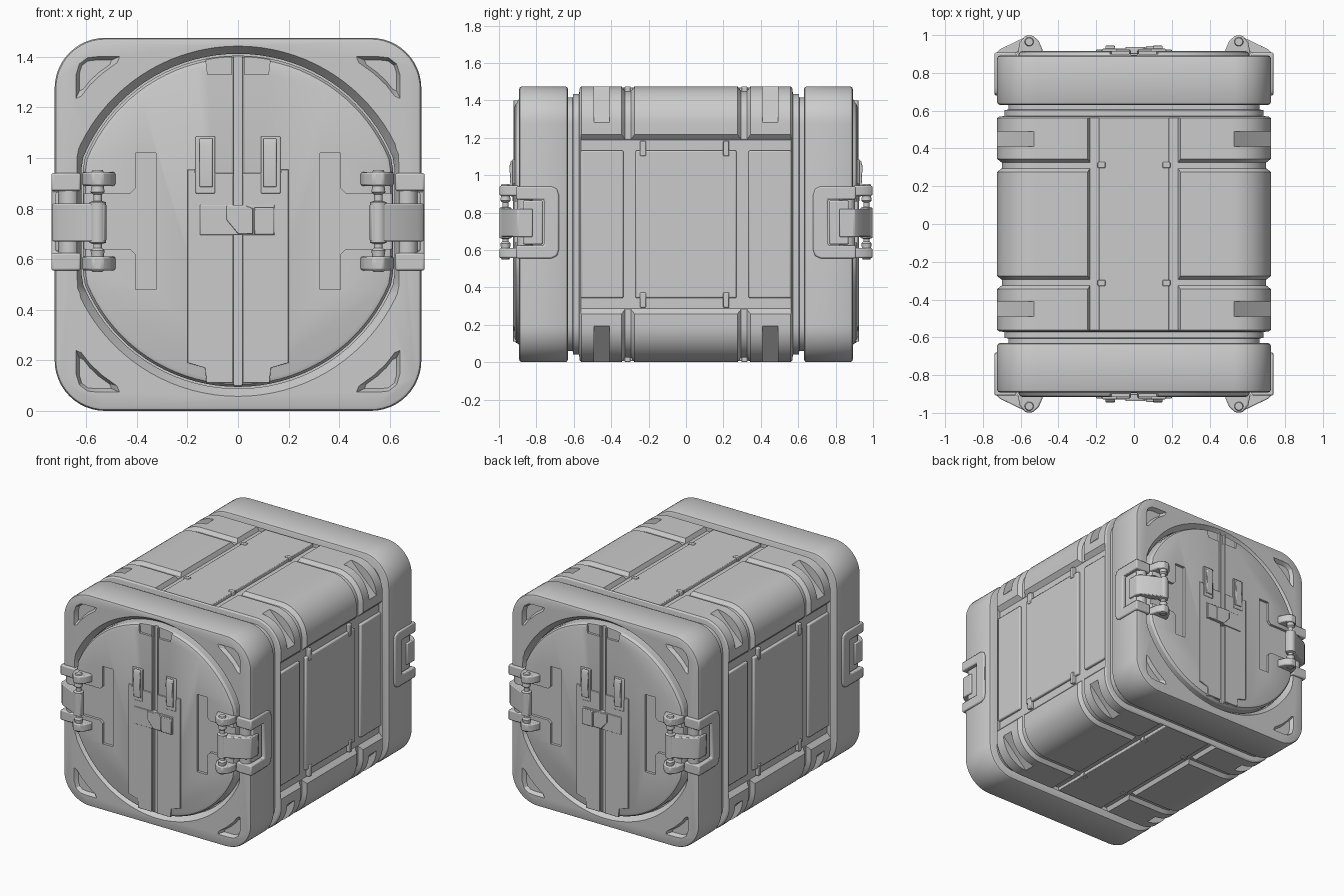
import bpy, bmesh, math
from mathutils import Vector

if "Cube" in bpy.data.objects:
    bpy.data.objects.remove(bpy.data.objects["Cube"])

HX, HZ, CZ = 0.725, 0.7375, 0.7375   # half width, half height, centre height
DZ = 0.75                            # door centre height


def make(name, bm, bev=0.0):
    bmesh.ops.recalc_face_normals(bm, faces=bm.faces)
    me = bpy.data.meshes.new(name)
    bm.to_mesh(me)
    bm.free()
    ob = bpy.data.objects.new(name, me)
    bpy.context.collection.objects.link(ob)
    if bev:
        m = ob.modifiers.new("bevel", 'BEVEL')
        m.width, m.segments, m.limit_method = bev, 2, 'ANGLE'
    return ob


def loft(name, rings, bev=0.0):
    bm = bmesh.new()
    vs = [[bm.verts.new(p) for p in r] for r in rings]
    n = len(vs[0])
    for a, b in zip(vs, vs[1:]):
        for i in range(n):
            j = (i + 1) % n
            bm.faces.new((a[i], a[j], b[j], b[i]))
    bm.faces.new(vs[0])
    bm.faces.new(vs[-1])
    return make(name, bm, bev)


def prism(name, pts, axis, a, b, bev=0.0):
    put = {'x': lambda p, t: (t, p[0], p[1]),
           'y': lambda p, t: (p[0], t, p[1]),
           'z': lambda p, t: (p[0], p[1], t)}[axis]
    return loft(name, [[put(p, t) for p in pts] for t in (a, b)], bev)


def box(name, x, y, z, bev=0.0):
    return prism(name, [(x[0], y[0]), (x[1], y[0]), (x[1], y[1]), (x[0], y[1])], 'z', z[0], z[1], bev)


def rod(name, x, y, stations, n=20):
    return loft(name, [[(x + r * math.cos(2 * math.pi * i / n), y + r * math.sin(2 * math.pi * i / n), z)
                        for i in range(n)] for z, r in stations])


def rounded(y, inset, r=0.2, n=12):
    w, h, r = HX - inset, HZ - inset, r - inset
    pts = []
    for q, (sx, sz) in enumerate(((1, 1), (-1, 1), (-1, -1), (1, -1))):
        for i in range(n + 1):
            t = math.pi / 2 * (q + i / n)
            pts.append((sx * (w - r) + r * math.cos(t), y, CZ + sz * (h - r) + r * math.sin(t)))
    return pts


def clipped_circle(y, r, c, n=96):
    return [(max(-c, min(c, r * math.cos(2 * math.pi * i / n))), y,
             DZ + r * math.sin(2 * math.pi * i / n)) for i in range(n)]


def cut(ob, *cutters):
    bpy.context.view_layer.objects.active = ob
    for c in cutters:
        m = ob.modifiers.new("cut", 'BOOLEAN')
        m.object, m.operation, m.solver = c, 'DIFFERENCE', 'EXACT'
        bpy.ops.object.modifier_apply(modifier=m.name)
        bpy.data.objects.remove(c)


def mirror(*obs, axes="xy"):
    for ob in obs:
        m = ob.modifiers.new("mirror", 'MIRROR')
        m.use_axis = ("x" in axes, "y" in axes, False)
        m.use_mirror_merge = False
    return obs


# ribbed middle shell with girdling grooves
half = [(0.66, 0.06), (0.606, 0.06), (0.603, 0.04), (0.572, 0.04), (0.568, 0.01), (0.56, 0),
        (0.345, 0), (0.325, 0.025), (0.295, 0.025), (0.275, 0)]
stations = [(-y, i) for y, i in half] + half[::-1]
shell = loft("shell", [rounded(y, i) for y, i in stations])
D = 0.028
for s in (1, -1):
    # troughs for the side and top/bottom panels
    cut(shell,
        prism("c", [(s * (HX + 0.01), CZ - 0.49), (s * (HX + 0.01), CZ + 0.49),
                    (s * (HX - D), CZ + 0.45), (s * (HX - D), CZ - 0.45)], 'y', -0.562, 0.562),
        prism("c", [(-0.25, CZ + s * (HZ + 0.01)), (0.25, CZ + s * (HZ + 0.01)),
                    (0.232, CZ + s * (HZ - D)), (-0.232, CZ + s * (HZ - D))], 'y', -0.562, 0.562))
    # grip slots across the rounded corners
    for sz in (1, -1):
        for y in (-0.45, 0.45):
            cut(shell, prism("c", [(s * u, CZ + sz * v) for u, v in
                                   ((0.5, 0.7675), (0.7575, 0.51), (0.8, 0.8))], 'y', y - 0.041, y + 0.041))

# side panels and their clips
for a, b in ((-0.27, 0.27), (0.335, 0.562), (-0.562, -0.335)):
    mirror(box("side_panel", (0.68, 0.716), (a, b), (CZ - 0.395, CZ + 0.395), 0.008), axes="x")
for y in (-0.23, 0.215):
    for s in (1, -1):
        z = CZ + s * 0.405
        mirror(box("side_clip", (0.68, 0.723), (y - 0.016, y + 0.016), (z - 0.04, z + 0.04), 0.005), axes="x")

# top and bottom panels and their clips
for s, label in ((1, "top"), (-1, "bottom")):
    z0, z1, z2 = (CZ + s * (HZ - k) for k in (0.06, 0.006, 0.001))
    panel = box(label + "_panel", (-0.185, 0.185), (-0.567, 0.567), sorted((z0, z1)), 0.004)
    mirror(box(label + "_clip", (0.152, 0.192), (0.296, 0.328), sorted((z0, z2)), 0.004))

# end frames with the door opening, corner pockets and hinge pockets
frame = loft("end_frame", [rounded(y, i) for y, i in
                           ((-0.63, 0.015), (-0.635, 0.005), (-0.645, 0), (-0.877, 0), (-0.888, 0.005), (-0.892, 0.015))])
cut(frame, loft("c", [clipped_circle(-0.93, 0.72, 0.655), clipped_circle(-0.85, 0.662, 0.618),
                      clipped_circle(-0.82, 0.662, 0.618)]))
pocket = [(0.642, 0.495), (0.642, 0.59), (0.628, 0.635), (0.595, 0.66), (0.55, 0.665), (0.465, 0.665),
          (0.475, 0.64), (0.535, 0.597), (0.585, 0.55), (0.62, 0.505)]
centre = Vector((0.59, 0.61))
small = [centre.lerp(Vector(p), 0.72) for p in pocket]
big = [centre.lerp(Vector(p), 1.1) for p in pocket]
for s in (1, -1):
    for sz in (1, -1):
        cut(frame, loft("c", [[(s * u, y, CZ + sz * v) for u, v in ps] for y, ps in
                              ((-0.905, big), (-0.865, small))]))
    cut(frame, box("c", sorted((s * 0.665, s * 0.8)), (-0.95, -0.76), (0.62, 0.87)))
mirror(frame, axes="y")

# round doors with centre seam, top notch and T-shaped hinge recesses
door = loft("door", [clipped_circle(y, r, c) for y, r, c in
                     ((-0.8, 0.655, 0.612), (-0.893, 0.655, 0.612), (-0.91, 0.645, 0.602), (-0.916, 0.63, 0.588))])
cut(door, box("c", (-0.016, 0.016), (-0.95, -0.895), (0.1, 1.42)),
    prism("c", [(-0.12, 1.33), (0.12, 1.33), (0.135, 1.45), (-0.135, 1.45)], 'y', -0.95, -0.9))
tee = [(0.325, 0.48), (0.405, 0.48), (0.405, 0.62), (0.425, 0.64), (0.63, 0.64),
       (0.63, 0.86), (0.425, 0.86), (0.405, 0.88), (0.405, 1.02), (0.325, 1.02)]
for s in (1, -1):
    cut(door, prism("c", [(s * x, z) for x, z in tee], 'y', -0.95, -0.898))
mirror(door, axes="y")

# raised door centre plates, seam strips and levers
mirror(prism("door_plate", [(0.02, 0.11), (0.125, 0.11), (0.13, 0.17), (0.2, 0.19), (0.2, 0.955),
                            (0.17, 0.955), (0.17, 0.94), (0.02, 0.94)], 'y', -0.9, -0.924, 0.003),
       box("seam_strip", (0.018, 0.026), (-0.921, -0.9), (0.93, 1.4), 0.002),
       box("lever_base", (0.09, 0.168), (-0.928, -0.9), (0.86, 1.085), 0.004),
       prism("lever", [(-0.91, 0.885), (-0.936, 0.885), (-0.944, 1.05), (-0.935, 1.078), (-0.91, 1.078)],
             'x', 0.1, 0.152, 0.004))

# centre latch
mirror(box("latch_base", (-0.15, 0.145), (-0.93, -0.9), (0.695, 0.815), 0.003),
       prism("latch_tongue", [(-0.045, 0.812), (-0.045, 0.755), (0.0, 0.7), (0.06, 0.7), (0.06, 0.8), (0.03, 0.812)],
             'y', -0.91, -0.938, 0.003),
       box("latch_block", (0.064, 0.142), (-0.942, -0.91), (0.698, 0.805), 0.004), axes="y")

# hinge brackets on the frames
mirror(prism("hinge_bracket", [(-0.908, 0.555), (-0.72, 0.555), (-0.69, 0.568), (-0.68, 0.6), (-0.68, 0.895),
                               (-0.69, 0.927), (-0.72, 0.94), (-0.908, 0.94), (-0.908, 0.87), (-0.76, 0.87),
                               (-0.76, 0.625), (-0.908, 0.625)], 'x', 0.622, 0.738, 0.008),
       rod("frame_barrel", 0.668, -0.862, [(0.6, 0.042), (0.89, 0.042)]),
       box("leaf_back", (0.65, 0.722), (-0.87, -0.765), (0.63, 0.865), 0.008))

# hinge arms, door lugs and pins
mirror(prism("hinge_arm", [(0.52, -0.95), (0.525, -0.985), (0.55, -0.998), (0.585, -0.985), (0.71, -0.925),
                           (0.734, -0.9), (0.734, -0.82), (0.69, -0.82), (0.67, -0.885), (0.57, -0.93)],
             'z', 0.67, 0.82, 0.006))
for z in (0.583, 0.917):
    mirror(prism("door_lug", [(0.485, -0.895), (0.485, -0.925), (0.505, -0.97), (0.535, -0.997), (0.575, -0.997),
                              (0.605, -0.96), (0.618, -0.895)], 'z', z - 0.027, z + 0.027, 0.008))
mirror(rod("hinge_pin", 0.555, -0.965,
           [(0.55, 0.02), (0.555, 0.024), (0.61, 0.024), (0.635, 0.028), (0.645, 0.017), (0.66, 0.017), (0.665, 0.033),
            (0.825, 0.033), (0.83, 0.017), (0.855, 0.017), (0.865, 0.028), (0.89, 0.024), (0.945, 0.024), (0.952, 0.02)]))

# smooth curved faces, keep edges sharp
bpy.ops.object.select_all(action='DESELECT')
for ob in bpy.data.objects:
    ob.select_set(True)
    bpy.context.view_layer.objects.active = ob
bpy.ops.object.shade_smooth_by_angle(angle=math.radians(30))
